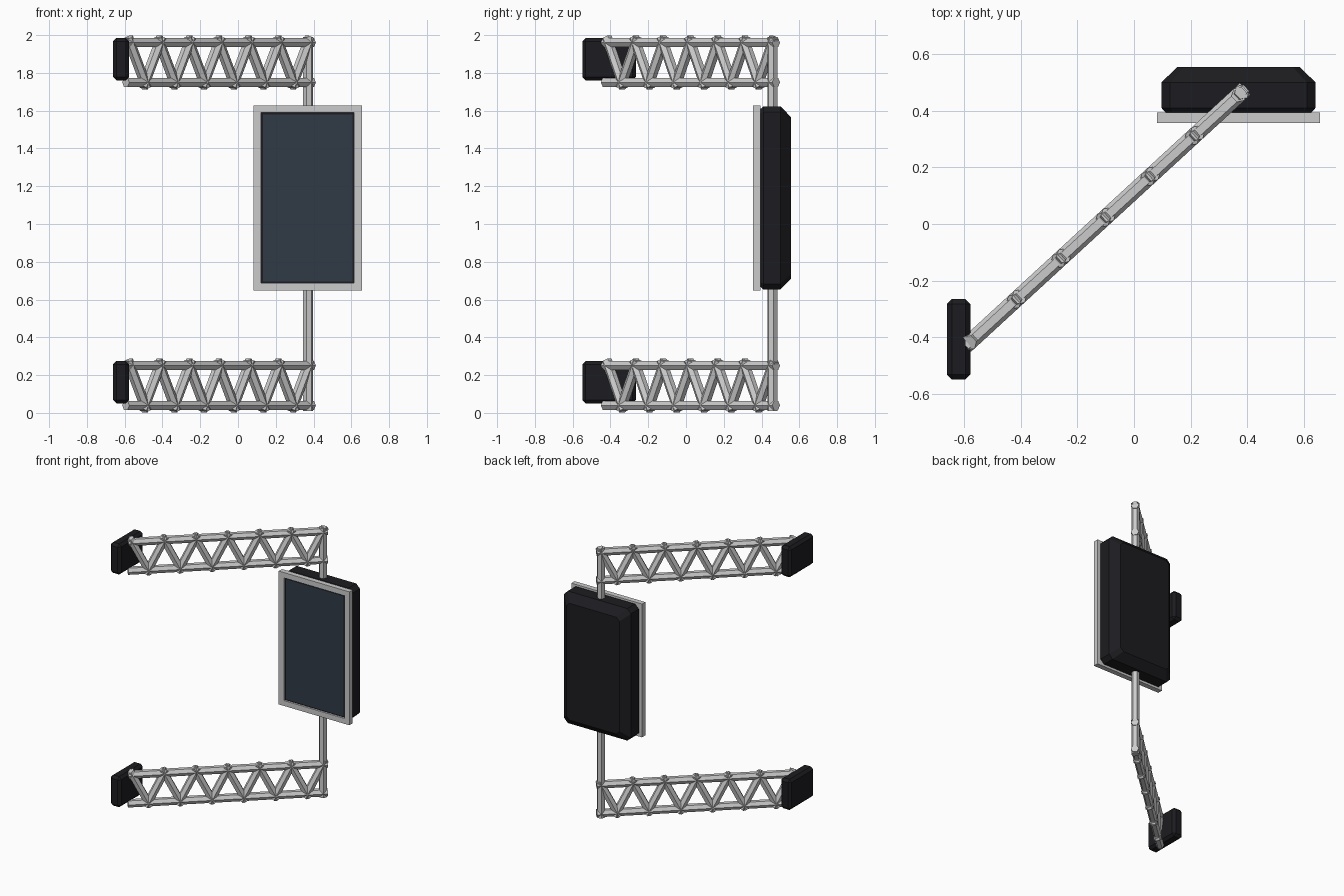
import bpy, bmesh, math
from mathutils import Vector

if "Cube" in bpy.data.objects:
    bpy.data.objects.remove(bpy.data.objects["Cube"])


def material(name, rgb):
    m = bpy.data.materials.new(name)
    m.diffuse_color = (*rgb, 1)
    m.use_nodes = True
    m.node_tree.nodes["Principled BSDF"].inputs["Base Color"].default_value = m.diffuse_color
    return m


BLACK = material("black_casing", (0.012, 0.012, 0.015))
GLASS = material("dark_glass", (0.03, 0.043, 0.06))


def finish(name, bm, mat=None):
    bmesh.ops.recalc_face_normals(bm, faces=bm.faces)
    me = bpy.data.meshes.new(name)
    bm.to_mesh(me)
    bm.free()
    if mat:
        me.materials.append(mat)
    ob = bpy.data.objects.new(name, me)
    bpy.context.collection.objects.link(ob)
    return ob


def loft(bm, rings, closed=False):
    loops = [[bm.verts.new(p) for p in r] for r in rings]
    pairs = list(zip(loops, loops[1:] + loops[:1])) if closed else list(zip(loops, loops[1:]))
    n = len(loops[0])
    for a, b in pairs:
        for i in range(n):
            j = (i + 1) % n
            bm.faces.new((a[i], a[j], b[j], b[i]))
    if not closed:
        bm.faces.new(loops[0])
        bm.faces.new(loops[-1])


def box(name, lo, hi, bevel=0, mat=None):
    bm = bmesh.new()
    lo, hi = Vector(lo), Vector(hi)
    bmesh.ops.create_cube(bm, size=1)
    for v in bm.verts:
        v.co = (lo + hi) / 2 + v.co * (hi - lo)
    if bevel:
        bmesh.ops.bevel(bm, geom=bm.edges[:], offset=bevel, segments=1, affect='EDGES')
    return finish(name, bm, mat)


# Arm line in plan: from the wall side to the screen post
START, END = Vector((-0.572, -0.41, 0)), Vector((0.371, 0.457, 0))
ALONG = (END - START).normalized()
SIDE = Vector((-ALONG.y, ALONG.x, 0))
R, OVER = 0.028, 0.03


def tube(bm, a, b):
    """Six-sided bar that runs a little past both of its nodes."""
    d = (b - a).normalized()
    v = d.cross(SIDE)
    ends = (a - d * OVER, b + d * OVER)
    loft(bm, [[c + R * (math.cos(k * math.pi / 3) * SIDE + math.sin(k * math.pi / 3) * v)
               for k in range(6)] for c in ends])


def node(t, z):
    return START.lerp(END, t) + Vector((0, 0, z))


# Flat lattice arms with wall mounts
BAYS = 6
for label, z0, z1 in (("lower", 0.04, 0.25), ("upper", 1.75, 1.96)):
    bm = bmesh.new()
    for z in (z0, z1):
        tube(bm, node(0, z), node(1, z))
    finish(label + "_arm_chords", bm)
    bm = bmesh.new()
    for k in range(BAYS):
        foot = node((k + 0.5) / BAYS, z0)
        tube(bm, node(k / BAYS, z1), foot)
        tube(bm, foot, node((k + 1) / BAYS, z1))
    finish(label + "_arm_braces", bm)
    box(label + "_wall_mount", (-0.661, -0.549, z0 + 0.01), (-0.577, -0.265, z1 + 0.025), 0.018, BLACK)

# Vertical post joining the arms
bm = bmesh.new()
tube(bm, node(1, 0.04), node(1, 1.96))
finish("post", bm)

# Screen housing: chamfered outline lofted from front to back
CX, CZ = 0.369, 1.138


def outline(y, inset, cut):
    w, h = 0.272 - inset, 0.485 - inset
    pts = [(w, h - cut), (w - cut, h), (-w + cut, h), (-w, h - cut),
           (-w, -h + cut), (-w + cut, -h), (w - cut, -h), (w, -h + cut)]
    return [(CX + x, y, CZ + z) for x, z in pts]


bm = bmesh.new()
loft(bm, [outline(0.393, 0.015, 0.025), outline(0.41, 0, 0.03),
          outline(0.5, 0, 0.03), outline(0.555, 0.056, 0.025)])
finish("screen_housing", bm, BLACK)


# Grey frame around the screen
def rect(y, w, h):
    return [(CX + sx * w, y, CZ + sz * h) for sx, sz in ((1, 1), (-1, 1), (-1, -1), (1, -1))]


bm = bmesh.new()
loft(bm, [rect(0.356, 0.287, 0.49), rect(0.394, 0.287, 0.49),
          rect(0.394, 0.246, 0.451), rect(0.356, 0.246, 0.451)], closed=True)
finish("screen_frame", bm)

# Black bezel and glass panel inside the frame
box("bezel", (CX - 0.246, 0.37, CZ - 0.451), (CX + 0.246, 0.4, CZ + 0.451), 0, BLACK)
box("screen_glass", (CX - 0.237, 0.366, CZ - 0.442), (CX + 0.237, 0.38, CZ + 0.442), 0, GLASS)
